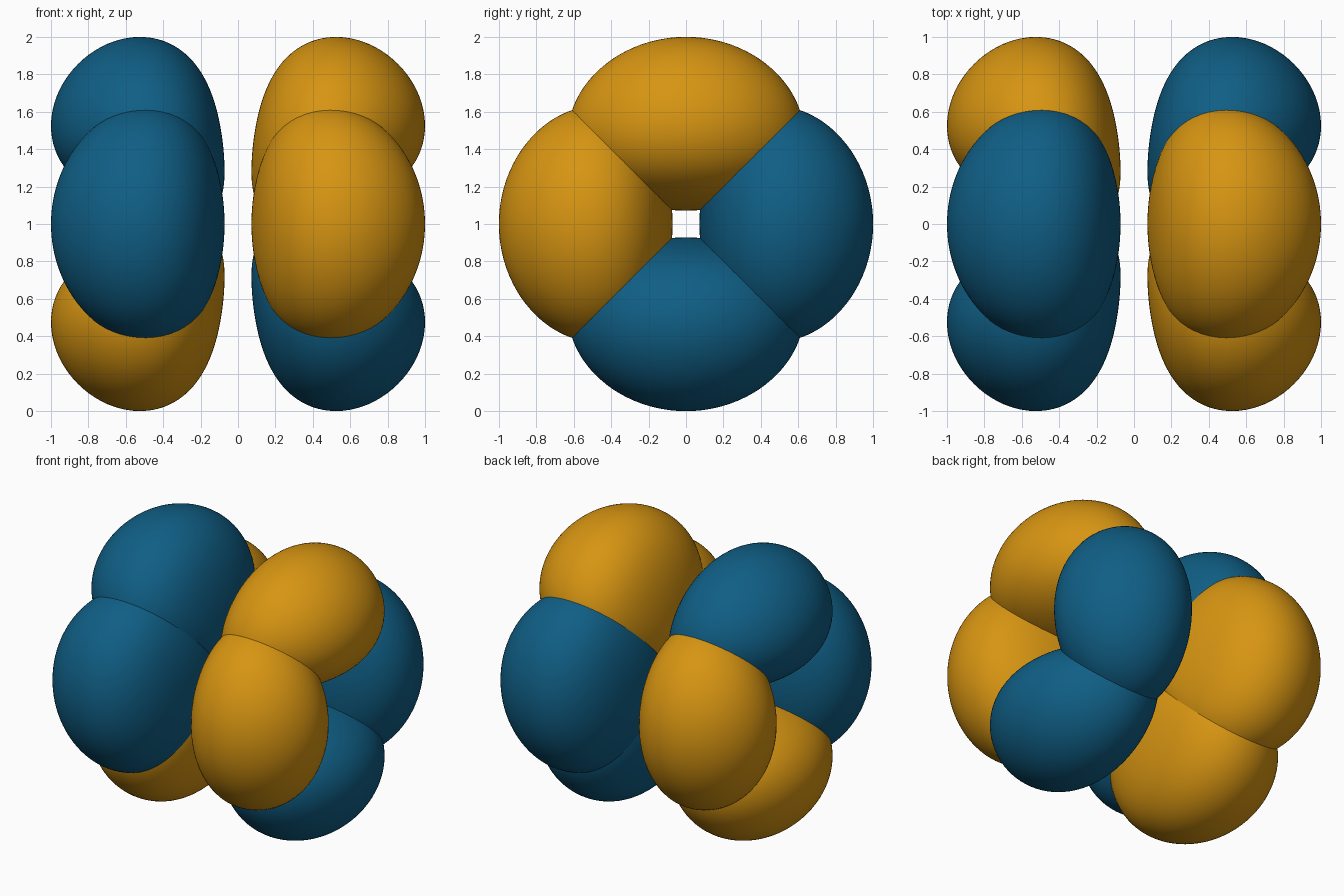
import bpy
import bmesh
import math
from mathutils import Vector

cube = bpy.data.objects.get("Cube")
if cube:
    bpy.data.objects.remove(cube, do_unlink=True)


def make_material(name, colour):
    mat = bpy.data.materials.new(name)
    mat.use_nodes = True
    mat.diffuse_color = colour
    bsdf = mat.node_tree.nodes["Principled BSDF"]
    bsdf.inputs["Base Color"].default_value = colour
    bsdf.inputs["Roughness"].default_value = 0.6
    return mat


orange = make_material("orange", (0.68, 0.30, 0.006, 1))
blue = make_material("blue", (0.005, 0.113, 0.235, 1))

# Contour of a product of two axes with a radial fall-off
LINEAR, SQUARE, LEVEL = 3.5, 0.27, -4.942


def inside(p):
    if p.x <= 0 or p.z <= 0:
        return False
    r = p.length
    return math.log(p.x * p.z) - LINEAR * r - SQUARE * r * r > LEVEL


def surface_point(centre, direction):
    low, high = 0.0, 2.0
    for _ in range(26):
        mid = (low + high) / 2
        if inside(centre + direction * mid):
            low = mid
        else:
            high = mid
    return centre + direction * low


# One master lobe, leaning outward between +x and +z
master = bmesh.new()
bmesh.ops.create_icosphere(master, subdivisions=5, radius=1)
core = Vector((0.5, 0, 0.5))
for v in master.verts:
    v.co = surface_point(core, v.co.normalized())
lobe_points = [v.co.copy() for v in master.verts]


def add_lobe(name, place, flipped, mat):
    for v, p in zip(master.verts, lobe_points):
        v.co = place(p)
    mesh = bpy.data.meshes.new(name)
    master.to_mesh(mesh)
    if flipped:
        mesh.flip_normals()
    mesh.shade_smooth()
    mesh.materials.append(mat)
    obj = bpy.data.objects.new(name, mesh)
    obj.location.z = 1
    bpy.context.collection.objects.link(obj)


# Mirror the lobe to both sides, and to top, bottom, front and back
for side, sx in (("left", 1), ("right", -1)):
    for level, s in (("top", 1), ("bottom", -1)):
        add_lobe(f"{side}_{level}_lobe",
                 lambda p: Vector((sx * p.x, p.y, s * p.z)),
                 sx * s < 0, orange if sx * s > 0 else blue)
    for end, s in (("front", -1), ("back", 1)):
        add_lobe(f"{side}_{end}_lobe",
                 lambda p: Vector((sx * p.x, s * p.z, p.y)),
                 sx * s > 0, orange if sx * s < 0 else blue)
master.free()
